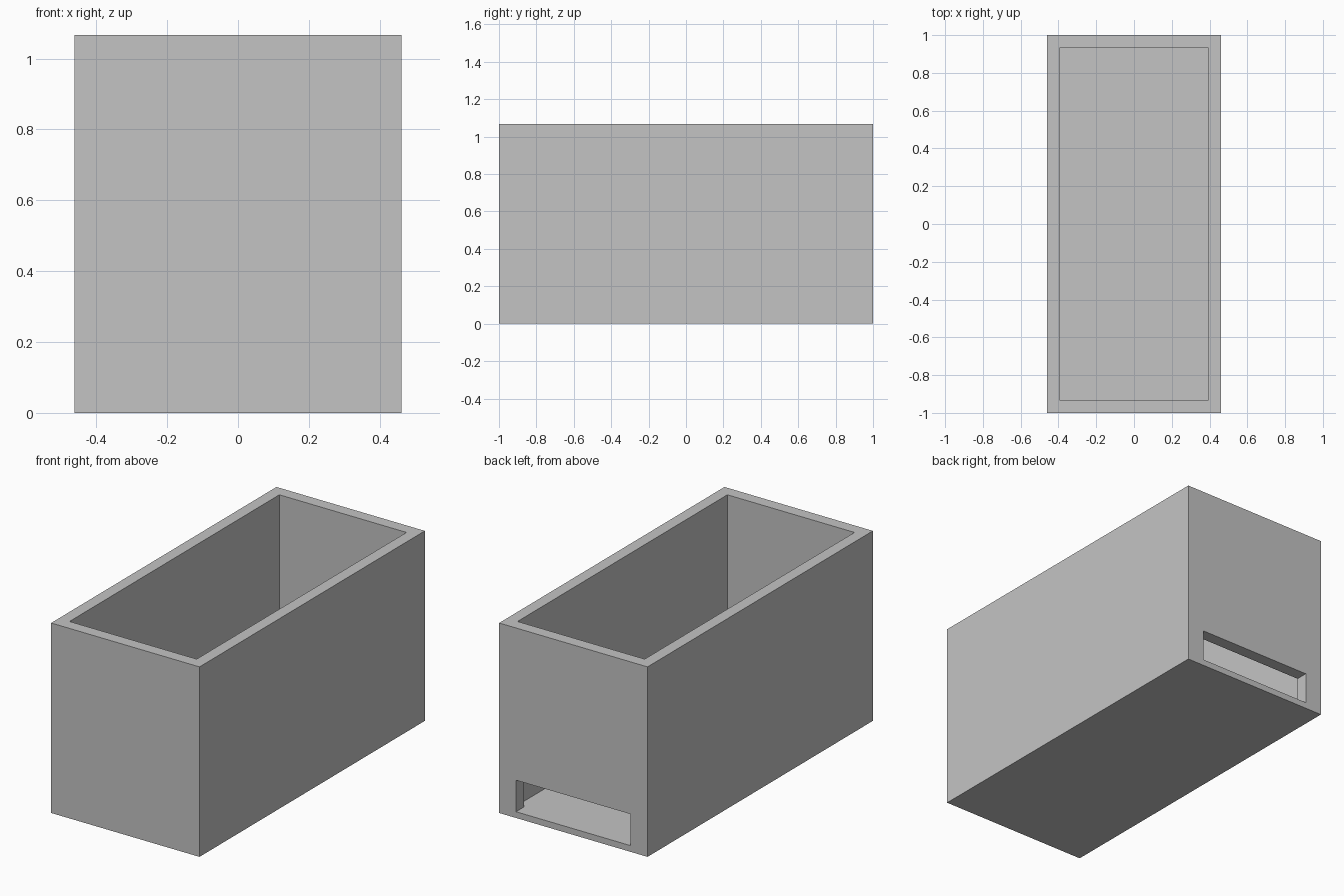
import bpy
import bmesh

cube = bpy.data.objects.get("Cube")
if cube:
    bpy.data.objects.remove(cube, do_unlink=True)

# Overall half sizes, inner half sizes, and heights
OX, OY, HEIGHT = 0.461, 1.0, 1.067
IX, IY, FLOOR = 0.395, 0.931, 0.035
SLOT_X, SLOT_TOP = 0.356, 0.212

grey = bpy.data.materials.new("plain grey")
grey.use_nodes = True
colour = (0.55, 0.55, 0.55, 1)
grey.diffuse_color = colour
grey.node_tree.nodes["Principled BSDF"].inputs["Base Color"].default_value = colour


def box(name, low, high):
    """Flat-shaded box between two opposite corners."""
    bm = bmesh.new()
    bmesh.ops.create_cube(bm, size=1)
    for v in bm.verts:
        v.co = [b if c > 0 else a for c, a, b in zip(v.co, low, high)]
    mesh = bpy.data.meshes.new(name)
    bm.to_mesh(mesh)
    bm.free()
    mesh.materials.append(grey)
    obj = bpy.data.objects.new(name, mesh)
    bpy.context.collection.objects.link(obj)
    return obj


def cut(target, cutter):
    """Subtract a box from the target and keep the result."""
    mod = target.modifiers.new(cutter.name, "BOOLEAN")
    mod.operation = "DIFFERENCE"
    mod.solver = "EXACT"
    mod.object = cutter
    bpy.context.view_layer.objects.active = target
    bpy.ops.object.modifier_apply(modifier=mod.name)
    bpy.data.objects.remove(cutter, do_unlink=True)


# Open-topped box
bin_body = box("bin_body", (-OX, -OY, 0), (OX, OY, HEIGHT))
cut(bin_body, box("cavity", (-IX, -IY, FLOOR), (IX, IY, HEIGHT + 0.1)))

# Slot through the back wall, level with the inside floor
cut(bin_body, box("back_slot", (-SLOT_X, IY - 0.1, FLOOR), (SLOT_X, OY + 0.1, SLOT_TOP)))
